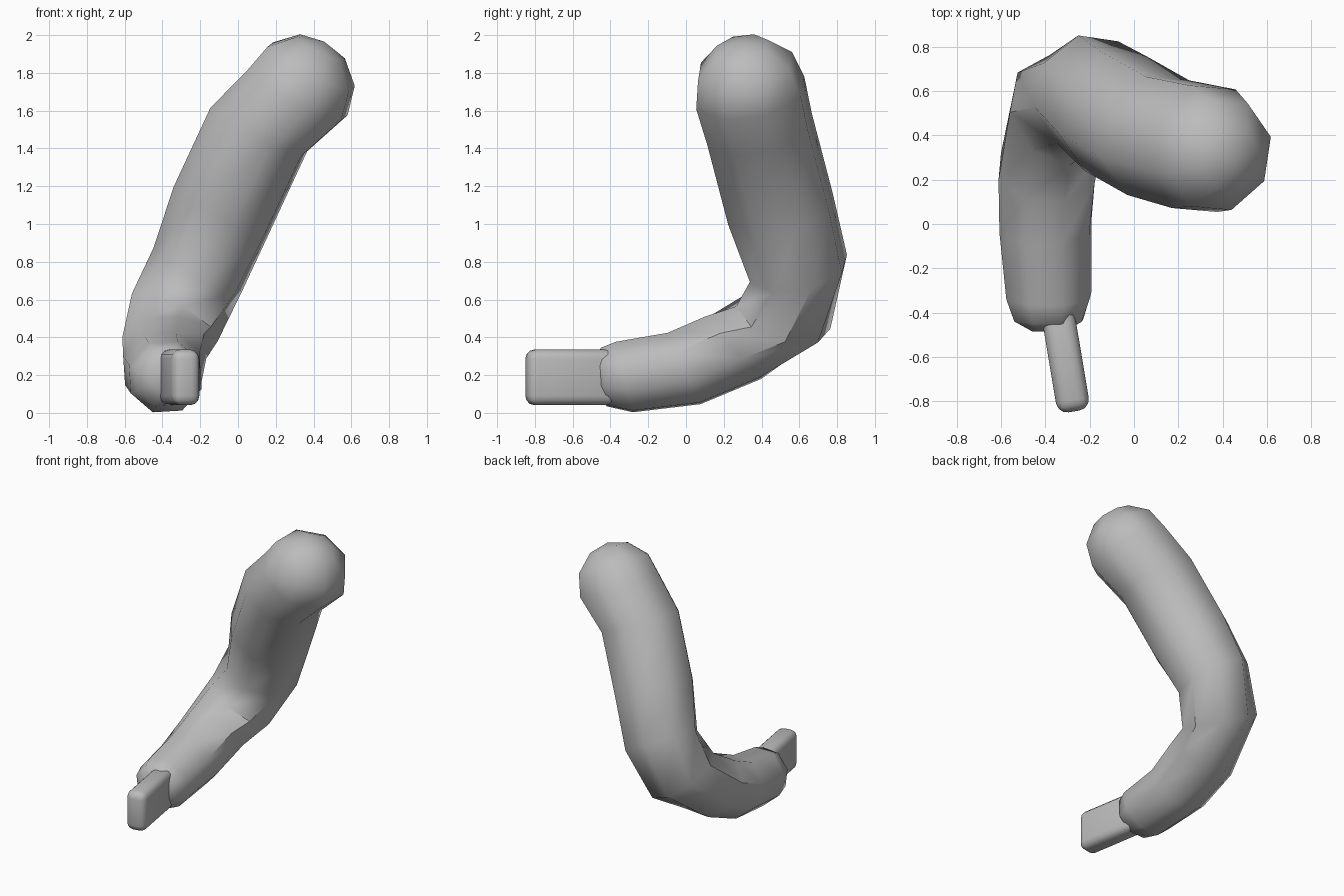
import bpy, bmesh, math
from mathutils import Vector

cube = bpy.data.objects.get("Cube")
if cube:
    bpy.data.objects.remove(cube, do_unlink=True)

SIDES = 8

grey = bpy.data.materials.new("plain grey")
grey.use_nodes = True
COLOUR = (0.5, 0.5, 0.5, 1)
grey.diffuse_color = COLOUR
grey.node_tree.nodes["Principled BSDF"].inputs["Base Color"].default_value = COLOUR


def finish(name, bm, smooth_angle):
    bmesh.ops.recalc_face_normals(bm, faces=bm.faces)
    mesh = bpy.data.meshes.new(name)
    bm.to_mesh(mesh)
    bm.free()
    mesh.materials.append(grey)
    obj = bpy.data.objects.new(name, mesh)
    bpy.context.collection.objects.link(obj)
    bpy.ops.object.select_all(action="DESELECT")
    bpy.context.view_layer.objects.active = obj
    obj.select_set(True)
    bpy.ops.object.shade_smooth_by_angle(angle=math.radians(smooth_angle))
    return obj


def ring(bm, centre, axis, inner, radius, phase):
    """Regular polygon across the limb; inner points to the inside of the bend."""
    axis = Vector(axis).normalized()
    inner = Vector(inner)
    e1 = (inner - axis * inner.dot(axis)).normalized()
    e2 = axis.cross(e1)
    angles = [math.radians(phase) + math.tau * i / SIDES for i in range(SIDES)]
    return [bm.verts.new(Vector(centre) + radius * (math.cos(a) * e1 + math.sin(a) * e2))
            for a in angles]


FRONT, SLANT, UP = (0, -1, 0), (0, -1, 0.6), (0, 0, 1)
upper_axis = Vector((-0.45, 0.17, -0.87)).normalized()
shoulder = Vector((0.315, 0.34, 1.695))
bm = bmesh.new()

# Shoulder dome
tip = bm.verts.new(shoulder - upper_axis * 0.31)
rings = []
for tilt in (62, 31):
    t = math.radians(tilt)
    rings.append(ring(bm, shoulder - upper_axis * 0.31 * math.sin(t), upper_axis,
                      FRONT, 0.31 * math.cos(t), 27))

# Upper arm, elbow, forearm and rounded wrist: centre, axis, inside, radius, phase
sections = [
    (shoulder, upper_axis, FRONT, 0.305, 27),
    ((0.11, 0.39, 1.5), upper_axis, FRONT, 0.295, 27),
    ((-0.085, 0.5, 1.08), upper_axis, FRONT, 0.295, 27),
    ((-0.21, 0.595, 0.765), upper_axis, FRONT, 0.27, 30),
    ((-0.335, 0.515, 0.505), (-0.5, -0.3, -0.9), SLANT, 0.26, 28),
    ((-0.39, 0.25, 0.345), (0, -0.74, -0.67), UP, 0.235, 26),
    ((-0.4, -0.01, 0.235), (0, -0.91, -0.42), UP, 0.22, 26),
    ((-0.385, -0.325, 0.19), (0, -0.97, -0.23), UP, 0.203, 26),
    ((-0.385, -0.435, 0.19), (0, -1, -0.1), UP, 0.165, 26),
    ((-0.385, -0.485, 0.19), (0, -1, 0), UP, 0.08, 26),
]
rings += [ring(bm, *s) for s in sections]

for i in range(SIDES):
    j = (i + 1) % SIDES
    bm.faces.new((tip, rings[0][i], rings[0][j]))
    for a, b in zip(rings, rings[1:]):
        bm.faces.new((a[i], b[i], b[j], a[j]))
bm.faces.new(rings[-1])
finish("arm", bm, 46)

# Flat mitten-like hand
bm = bmesh.new()
bmesh.ops.create_cube(bm, size=1)
bmesh.ops.scale(bm, vec=(0.15, 0.48, 0.295), verts=bm.verts)
bmesh.ops.bevel(bm, geom=bm.edges[:], offset=0.05, segments=3, profile=0.5,
                affect="EDGES")
hand = finish("hand", bm, 60)
hand.location = (-0.31, -0.61, 0.188)
hand.rotation_euler.z = math.radians(9.5)
